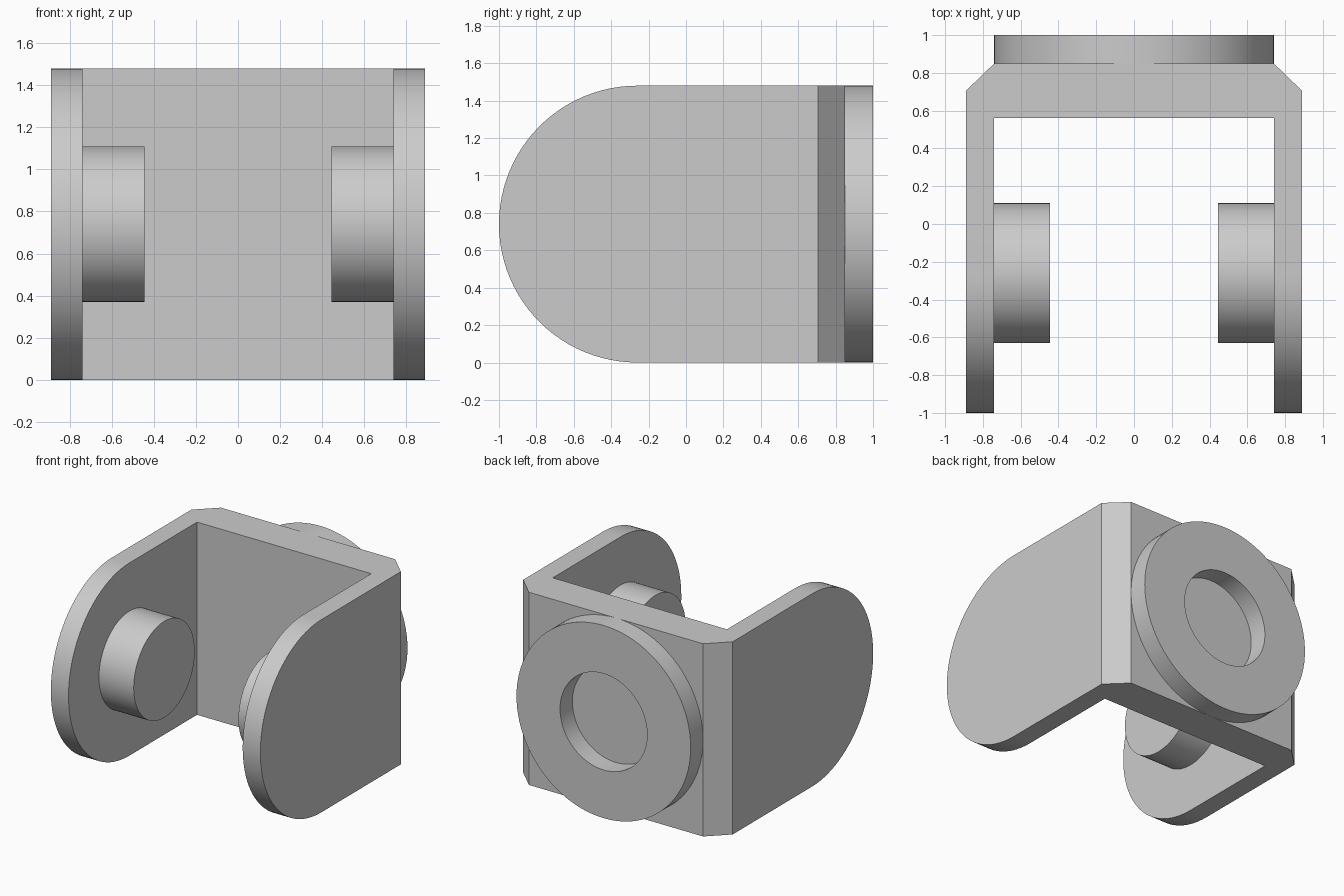
import bpy, bmesh
from math import pi, sin, cos, radians
from mathutils import Vector

cube = bpy.data.objects.get("Cube")
if cube:
    bpy.data.objects.remove(cube, do_unlink=True)

R = 0.74          # outer radius of the rounded arms and rear ring
PIN_Y = -0.26     # axis of the pins and arm ends
SEGMENTS = 96

grey = bpy.data.materials.new("light grey")
grey.use_nodes = True
grey.diffuse_color = (0.6, 0.6, 0.6, 1)
grey.node_tree.nodes["Principled BSDF"].inputs["Base Color"].default_value = (0.6, 0.6, 0.6, 1)


def arc(cy, cz, radius, start, end, steps):
    return [(cy + radius * cos(start + (end - start) * i / steps),
             cz + radius * sin(start + (end - start) * i / steps))
            for i in range(steps + 1)]


def prism(name, points, sweep):
    """Extrude a closed 3D outline along the sweep vector."""
    bm = bmesh.new()
    face = bm.faces.new([bm.verts.new(p) for p in points])
    moved = bmesh.ops.extrude_face_region(bm, geom=[face])["geom"]
    bmesh.ops.translate(bm, vec=Vector(sweep),
                        verts=[v for v in moved if isinstance(v, bmesh.types.BMVert)])
    return finish(name, bm)


def finish(name, bm):
    bmesh.ops.recalc_face_normals(bm, faces=bm.faces)
    mesh = bpy.data.meshes.new(name)
    bm.to_mesh(mesh)
    bm.free()
    mesh.materials.append(grey)
    obj = bpy.data.objects.new(name, mesh)
    bpy.context.collection.objects.link(obj)
    return obj


def smooth(obj):
    bpy.ops.object.select_all(action='DESELECT')
    obj.select_set(True)
    bpy.context.view_layer.objects.active = obj
    bpy.ops.object.shade_smooth_by_angle(angle=radians(30))


# U-shaped bracket with chamfered rear corners
half = [(0.74, 0.56), (0.74, -1.1), (0.89, -1.1), (0.89, 0.705), (0.74, 0.85)]
plan = half + [(-x, y) for x, y in reversed(half)]
bracket = prism("bracket", [(x, y, -0.1) for x, y in plan], (0, 0, 2 * R + 0.2))

# Rounded side outline trims the arm ends
side = arc(PIN_Y, R, R, pi / 2, 3 * pi / 2, SEGMENTS // 2) + [(1.2, 0), (1.2, 2 * R)]
trim = prism("arm_trim", [(-1.1, y, z) for y, z in side], (2.2, 0, 0))
trim.hide_render = True
cut = bracket.modifiers.new("round arms", 'BOOLEAN')
cut.operation = 'INTERSECT'
cut.solver = 'EXACT'
cut.object = trim
bpy.context.view_layer.objects.active = bracket
bpy.ops.object.modifier_apply(modifier=cut.name)
bpy.data.objects.remove(trim, do_unlink=True)
smooth(bracket)

# Inward pins on both arms
for label, s in (("left", 1), ("right", -1)):
    circle = arc(PIN_Y, R, 0.37, 0, 2 * pi, SEGMENTS)[:-1]
    smooth(prism(label + "_pin", [(s * 0.75, y, z) for y, z in circle], (-s * 0.305, 0, 0)))

# Rear ring with a round recess down to the wall
bm = bmesh.new()
section = [(0.37, 0.85), (R, 0.85), (R, 1.0), (0.37, 1.0)]
loops = [[bm.verts.new((r * cos(a), y, R + r * sin(a))) for r, y in section]
         for a in (2 * pi * i / SEGMENTS for i in range(SEGMENTS))]
for i, here in enumerate(loops):
    after = loops[(i + 1) % SEGMENTS]
    for j in range(4):
        k = (j + 1) % 4
        bm.faces.new((here[j], here[k], after[k], after[j]))
smooth(finish("rear_ring", bm))
